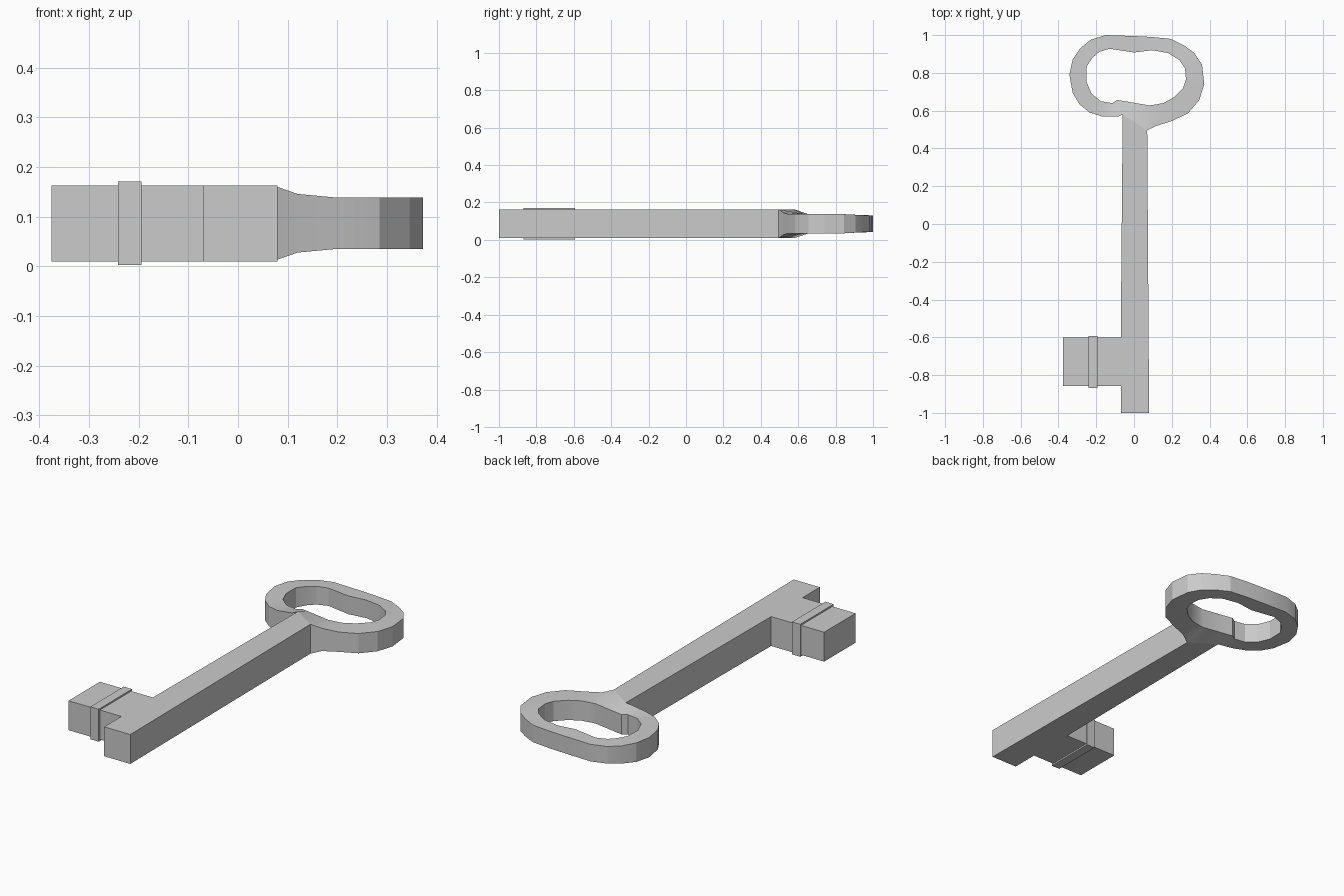
import bpy, bmesh, math

if "Cube" in bpy.data.objects:
    bpy.data.objects.remove(bpy.data.objects["Cube"])

MID = 0.0865      # height of the key's centre plane
SHAFT_H = 0.0765  # half thickness of shaft and bit


def finish(name, bm):
    bmesh.ops.recalc_face_normals(bm, faces=bm.faces)
    mesh = bpy.data.meshes.new(name)
    bm.to_mesh(mesh)
    bm.free()
    obj = bpy.data.objects.new(name, mesh)
    bpy.context.collection.objects.link(obj)
    return obj


def prism(name, pts, half, open_side=None):
    bm = bmesh.new()
    lo = [bm.verts.new((x, y, MID - half)) for x, y in pts]
    hi = [bm.verts.new((x, y, MID + half)) for x, y in pts]
    bm.faces.new(lo[::-1])
    bm.faces.new(hi)
    n = len(pts)
    for i in range(n):
        if i != open_side:
            j = (i + 1) % n
            bm.faces.new((lo[i], lo[j], hi[j], hi[i]))
    return finish(name, bm)


# Shaft with the bit on its left; the end that joins the bow stays open
prism("shaft_and_bit", [
    (-0.07, -1), (0.08, -1), (0.07, 0.495), (-0.06, 0.58), (-0.07, -0.6),
    (-0.375, -0.6), (-0.375, -0.858), (-0.07, -0.858)], SHAFT_H, open_side=2)

# Raised band around the bit
prism("bit_band", [(-0.242, -0.868), (-0.194, -0.868),
                   (-0.194, -0.594), (-0.242, -0.594)], 0.0845)

# Bow: pairs of outer and inner points, counter-clockwise from the shaft
pairs = [
    (0.07, 0.495, 0.08, 0.628), (0.12, 0.52, 0.11, 0.632),
    (0.20, 0.545, 0.155, 0.64), (0.285, 0.585, 0.21, 0.67),
    (0.345, 0.655, 0.26, 0.72), (0.372, 0.74, 0.275, 0.765),
    (0.36, 0.845, 0.27, 0.825), (0.32, 0.905, 0.24, 0.868),
    (0.265, 0.945, 0.21, 0.887), (0.195, 0.98, 0.18, 0.905),
    (0.095, 0.99, 0.095, 0.92), (0, 0.995, 0, 0.908),
    (-0.15, 1.0, -0.13, 0.928), (-0.23, 0.975, -0.185, 0.91),
    (-0.285, 0.93, -0.22, 0.88), (-0.325, 0.87, -0.25, 0.835),
    (-0.342, 0.79, -0.252, 0.755), (-0.325, 0.695, -0.225, 0.69),
    (-0.29, 0.635, -0.20, 0.67), (-0.235, 0.59, -0.175, 0.65),
    (-0.17, 0.57, -0.115, 0.64), (-0.085, 0.568, -0.09, 0.657),
    (-0.06, 0.58, -0.06, 0.652)]
thick = {0: SHAFT_H, 1: 0.059, 22: SHAFT_H, 21: 0.066, 20: 0.055}


def ring_half(y):
    return 0.0515 - 0.007 * min(1, max(0, (y - 0.84) / 0.12))


bm = bmesh.new()
rings = []
for i, (ox, oy, ix, iy) in enumerate(pairs):
    ho, hi = thick.get(i, ring_half(oy)), ring_half(iy)
    rings.append([bm.verts.new(p) for p in (
        (ox, oy, MID - ho), (ox, oy, MID + ho),
        (ix, iy, MID + hi), (ix, iy, MID - hi))])
n = len(rings)
for i in range(n):
    a, b = rings[i], rings[(i + 1) % n]
    for k in range(4):
        if i == n - 1 and k == 0:
            continue  # opening where the shaft enters
        m = (k + 1) % 4
        bm.faces.new((a[k], b[k], b[m], a[m]))
bow = finish("bow", bm)
bpy.context.view_layer.objects.active = bow
bow.select_set(True)
bpy.ops.object.shade_smooth_by_angle(angle=math.radians(20))
